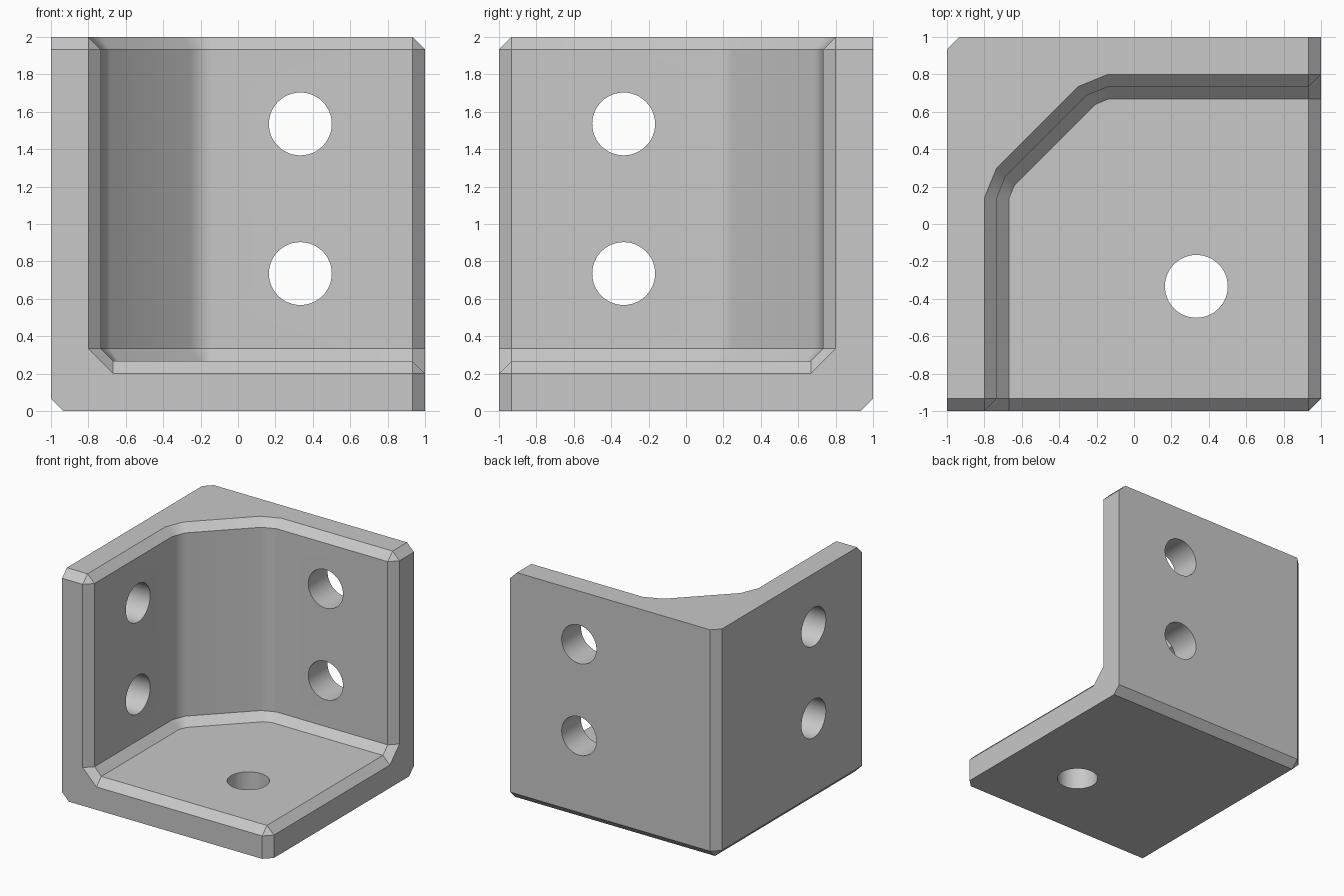
import bpy, bmesh, math

if "Cube" in bpy.data.objects:
    bpy.data.objects.remove(bpy.data.objects["Cube"])

C = 1 / 15            # chamfer width
LO, HI = 1 - C, 2 - C  # ends of the chamfered edges

grey = bpy.data.materials.new("plain grey")
grey.diffuse_color = (0.58, 0.58, 0.58, 1)
grey.use_nodes = True
grey.node_tree.nodes["Principled BSDF"].inputs["Base Color"].default_value = grey.diffuse_color

bm = bmesh.new()


def face(pts):
    bm.faces.new([bm.verts.new(p) for p in pts])


def swap(p):
    """Reflect a point across the vertical diagonal plane of the bracket."""
    return (-p[1], -p[0], p[2])


def pair(pts):
    face(pts)
    face([swap(p) for p in pts])


def ring(points, z):
    """Inner outline from the front end, round the corner, to the right end."""
    half = [(x, y, z) for x, y in points]
    return half + [swap(p) for p in reversed(half)]


# Inner outlines: floor, wall foot, wall head, top rim
floor_ring = ring([(-.667, -LO), (-.667, .14), (-.64, .205)], .2 + C)
foot_ring = ring([(-.733, -LO), (-.733, .14), (-.687, .255)], .2 + 2 * C)
head_ring = ring([(-.733, -LO), (-.733, .14), (-.687, .255)], HI)
rim_ring = ring([(-.8, -LO), (-.8, .14), (-.735, .298)], 2)
rings = [floor_ring, foot_ring, head_ring, rim_ring]

# Inner walls with the floor fillet and the top rim chamfer
for a, b in zip(rings, rings[1:]):
    for i in range(len(a) - 1):
        face([a[i], a[i + 1], b[i + 1], b[i]])

# Floor and top faces
face(floor_ring + [(LO, -LO, .2 + C)])
face(rim_ring + [(LO, 1, 2), (-LO, 1, 2), (-1, LO, 2), (-1, -LO, 2)])

# Front and right end faces, with their inner chamfers
end = [(-.8, -1, HI), (-.8, -1, .2 + 2 * C), (-.667, -1, .2), (LO, -1, .2)]
inner = [head_ring[0], foot_ring[0], floor_ring[0], (LO, -LO, .2 + C)]
pair(end + [(LO, -1, 0), (-LO, -1, 0), (-1, -1, C), (-1, -1, HI)])
for i in range(3):
    pair([end[i], end[i + 1], inner[i + 1], inner[i]])

# Chamfered tips of the walls and of the floor
pair([(-1, -1, HI), (-1, -LO, 2), rim_ring[0], end[0]])
pair([rim_ring[0], end[0], head_ring[0]])
face([(LO, -1, 0), (1, -LO, 0), (1, -LO, .2), (LO, -1, .2)])
face([(LO, -LO, .2 + C), (LO, -1, .2), (1, -LO, .2)])

# Outer sides, underside and their chamfers
pair([(-1, -1, C), (-1, -1, HI), (-1, -LO, 2), (-1, LO, 2), (-1, LO, C)])
face([(-LO, -1, 0), (LO, -1, 0), (1, -LO, 0), (1, LO, 0), (-LO, LO, 0)])
pair([(-1, -1, C), (-1, LO, C), (-LO, LO, 0), (-LO, -1, 0)])
face([(-1, LO, C), (-1, LO, 2), (-LO, 1, 2), (-LO, 1, C)])
face([(-1, LO, C), (-LO, 1, C), (-LO, LO, 0)])

bmesh.ops.remove_doubles(bm, verts=bm.verts, dist=1e-3)
bmesh.ops.recalc_face_normals(bm, faces=bm.faces)
mesh = bpy.data.meshes.new("corner_bracket")
bm.to_mesh(mesh)
bm.free()
mesh.materials.append(grey)
bracket = bpy.data.objects.new("corner_bracket", mesh)
bpy.context.collection.objects.link(bracket)

# Screw holes: two in each wall, one in the floor
T = 1 / 3
holes = [((T, -T, .1), (0, 0, 0))]
for z in (.735, 1.535):
    holes.append(((T, .9, z), (math.pi / 2, 0, 0)))
    holes.append(((-.9, -T, z), (0, math.pi / 2, 0)))

for loc, rot in holes:
    bpy.ops.mesh.primitive_cylinder_add(vertices=48, radius=.168, depth=.8,
                                        location=loc, rotation=rot)
    cutter = bpy.context.object
    cutter.name = "hole_cutter"
    cutter.hide_render = True
    cutter.data.materials.append(grey)
    mod = bracket.modifiers.new("hole", 'BOOLEAN')
    mod.operation = 'DIFFERENCE'
    mod.solver = 'EXACT'
    mod.object = cutter
    bpy.context.view_layer.objects.active = bracket
    bpy.ops.object.modifier_apply(modifier=mod.name)
    bpy.data.objects.remove(cutter)

# Smooth the rounded corner and the holes, keep the chamfers crisp
bpy.ops.object.select_all(action='DESELECT')
bracket.select_set(True)
bpy.context.view_layer.objects.active = bracket
bpy.ops.object.shade_smooth_by_angle(angle=math.radians(32))
weighted = bracket.modifiers.new("even_shading", 'WEIGHTED_NORMAL')
weighted.keep_sharp = True
